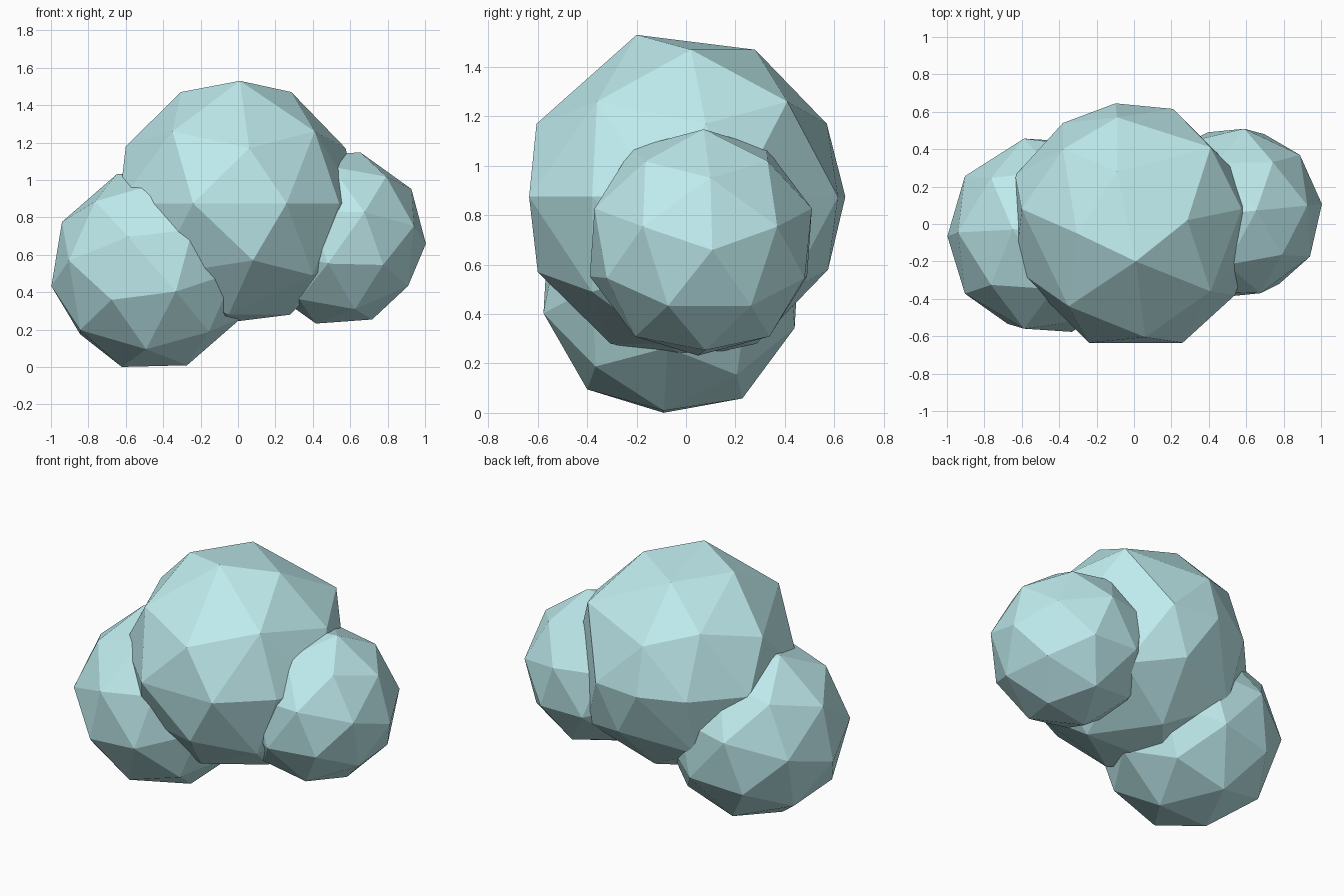
import bpy, bmesh
from mathutils import Matrix, Vector

if "Cube" in bpy.data.objects:
    bpy.data.objects.remove(bpy.data.objects["Cube"])

mat = bpy.data.materials.new("pale_teal")
mat.diffuse_color = (0.52, 0.83, 0.85, 1)
mat.use_nodes = True
mat.node_tree.nodes["Principled BSDF"].inputs["Base Color"].default_value = mat.diffuse_color


def aim(pole, toward):
    """Rotation taking z to pole, with x leaning toward the second direction."""
    z = Vector(pole).normalized()
    t = Vector(toward)
    x = (t - z * t.dot(z)).normalized()
    return Matrix((x, z.cross(x), z)).transposed().to_4x4()


def faceted_ball():
    """Corners of a 60-sided ball: icosahedron corners plus raised face centres."""
    bm = bmesh.new()
    bmesh.ops.create_icosphere(bm, subdivisions=1, radius=1)
    points = [v.co.copy() for v in bm.verts]
    points += [f.calc_center_median().normalized() for f in bm.faces]
    bm.free()
    return points


def add_lobe(name, points, matrix):
    bm = bmesh.new()
    for p in points:
        bm.verts.new(matrix @ Vector(p))
    bmesh.ops.convex_hull(bm, input=bm.verts[:])
    bmesh.ops.recalc_face_normals(bm, faces=bm.faces[:])
    mesh = bpy.data.meshes.new(name)
    bm.to_mesh(mesh)
    bm.free()
    mesh.materials.append(mat)
    bpy.context.collection.objects.link(bpy.data.objects.new(name, mesh))


# Large middle lobe: upper half, repeated below by a half turn about a diagonal
upper = [
    (0.01, -0.20, 0.655), (-0.09, 0.28, 0.595), (0.285, 0.02, 0.595), (-0.305, -0.05, 0.595),
    (0.41, 0.41, 0.385), (-0.38, 0.40, 0.385), (-0.35, -0.44, 0.385), (0.41, -0.36, 0.385),
    (0.06, -0.605, 0.295), (0.575, 0.08, 0.295), (-0.09, 0.57, 0.295), (-0.60, 0.08, 0.305),
    (0.26, -0.635, 0), (-0.24, -0.635, 0), (0.21, 0.615, 0), (-0.10, 0.645, 0), (-0.38, 0.54, 0),
]
lower = [(y, x, -z) for x, y, z in upper]
add_lobe("middle_lobe", upper + lower, Matrix.Translation((0, 0, 0.875)))

# Low left lobe and small right lobe
ball = faceted_ball()
for name, centre, radius, pole, toward in (
    ("left_lobe", (-0.46, -0.06, 0.52), 0.545, (-0.16, -0.03, -0.515), (-1, 0, 0)),
    ("right_lobe", (0.535, 0.06, 0.69), 0.473, (0.455, 0.045, -0.03), (0, 0, -1)),
):
    add_lobe(name, ball, Matrix.Translation(centre) @ aim(pole, toward) @ Matrix.Scale(radius, 4))
